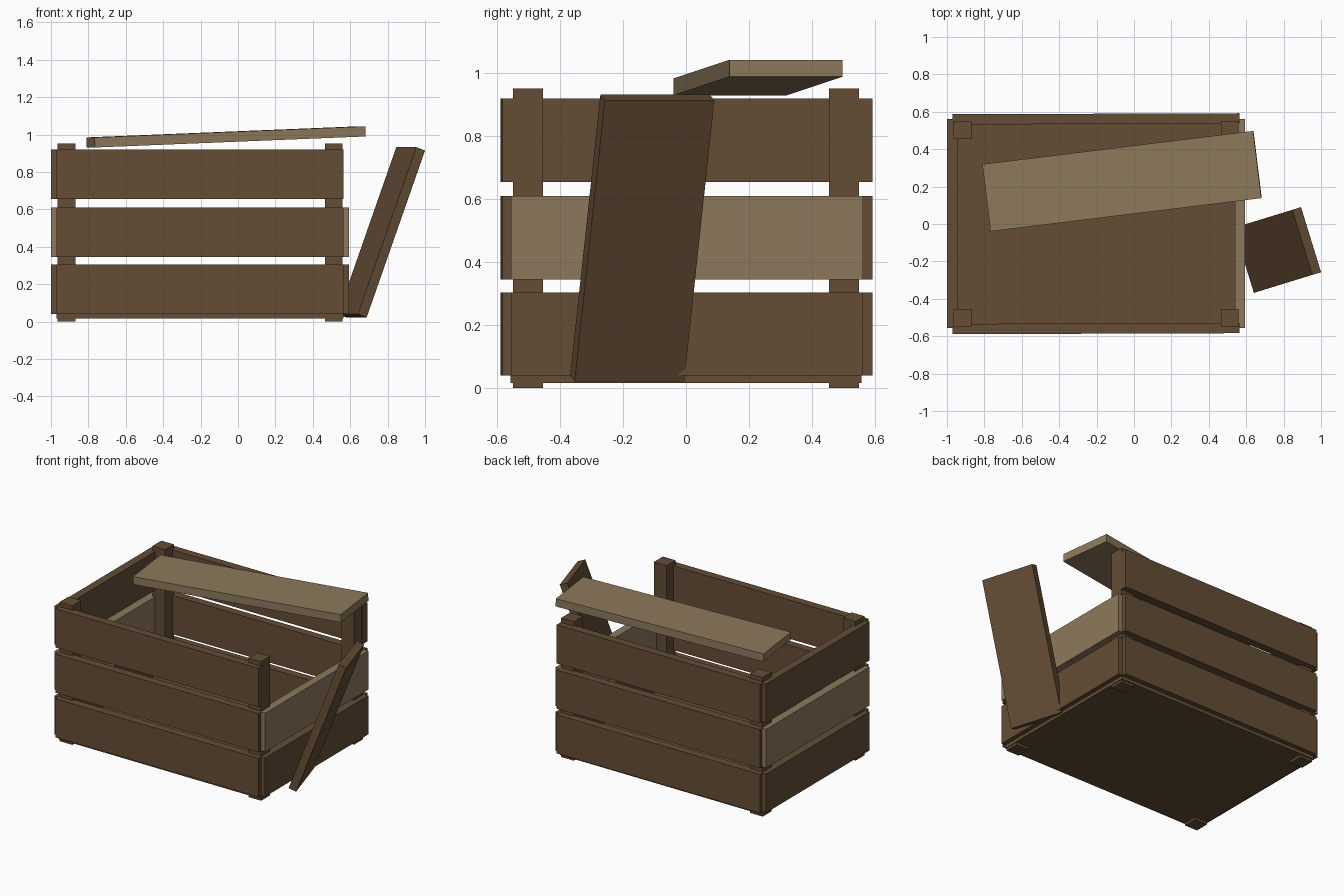
import bpy
from math import radians

if "Cube" in bpy.data.objects:
    bpy.data.objects.remove(bpy.data.objects["Cube"])


def material(name, color):
    m = bpy.data.materials.new(name)
    m.diffuse_color = (*color, 1)
    m.use_nodes = True
    m.node_tree.nodes["Principled BSDF"].inputs["Base Color"].default_value = m.diffuse_color
    return m


dark = material("dark_wood", (0.127, 0.074, 0.036))
light = material("light_wood", (0.266, 0.191, 0.107))


def board(name, center, size, mat=dark, rot=(0, 0, 0)):
    bpy.ops.mesh.primitive_cube_add(size=1, location=center,
                                    rotation=[radians(a) for a in rot])
    ob = bpy.context.object
    ob.name = name
    ob.scale = size
    bpy.ops.object.transform_apply(location=False, rotation=False, scale=True)
    ob.data.materials.append(mat)
    return ob


CX = -0.203                       # crate centre in x
ROWS = {"lower": 0.172, "middle": 0.478, "upper": 0.788}
SLAT_H = 0.265

# Corner posts
for sx, xn in ((-1, "left"), (1, "right")):
    for sy, yn in ((-1, "front"), (1, "back")):
        board(f"{yn}_{xn}_post", (CX + sx * 0.715, sy * 0.502, 0.476),
              (0.096, 0.096, 0.952))

# Floor
board("floor", (CX, 0, 0.044), (1.535, 1.115, 0.055))

# Long slats on front and back, slightly out of true
for row, z in ROWS.items():
    board(f"front_{row}_slat", (CX, -0.559, z), (1.535, 0.055, SLAT_H), rot=(0, 0, 0.2))
    board(f"back_{row}_slat", (CX, 0.562, z), (1.535, 0.055, SLAT_H), rot=(0, 0, 0.2))

# Short slats on the ends; the upper right one has come off
for row, z in ROWS.items():
    mat = light if row == "middle" else dark
    board(f"left_{row}_slat", (-0.972, 0.003, z), (0.055, 1.118, SLAT_H), mat)
    if row != "upper":
        board(f"right_{row}_slat", (0.567, 0.003, z), (0.055, 1.118, SLAT_H), mat)

# Loose plank resting across the top
board("loose_top_plank", (-0.064, 0.229, 0.987), (1.46, 0.362, 0.054), light,
      (0, -2.32, 7.0))

# Detached plank leaning against the right end
board("leaning_plank", (0.767, -0.139, 0.477), (0.052, 0.364, 0.951), dark,
      (0, 20.1, 17.1))
